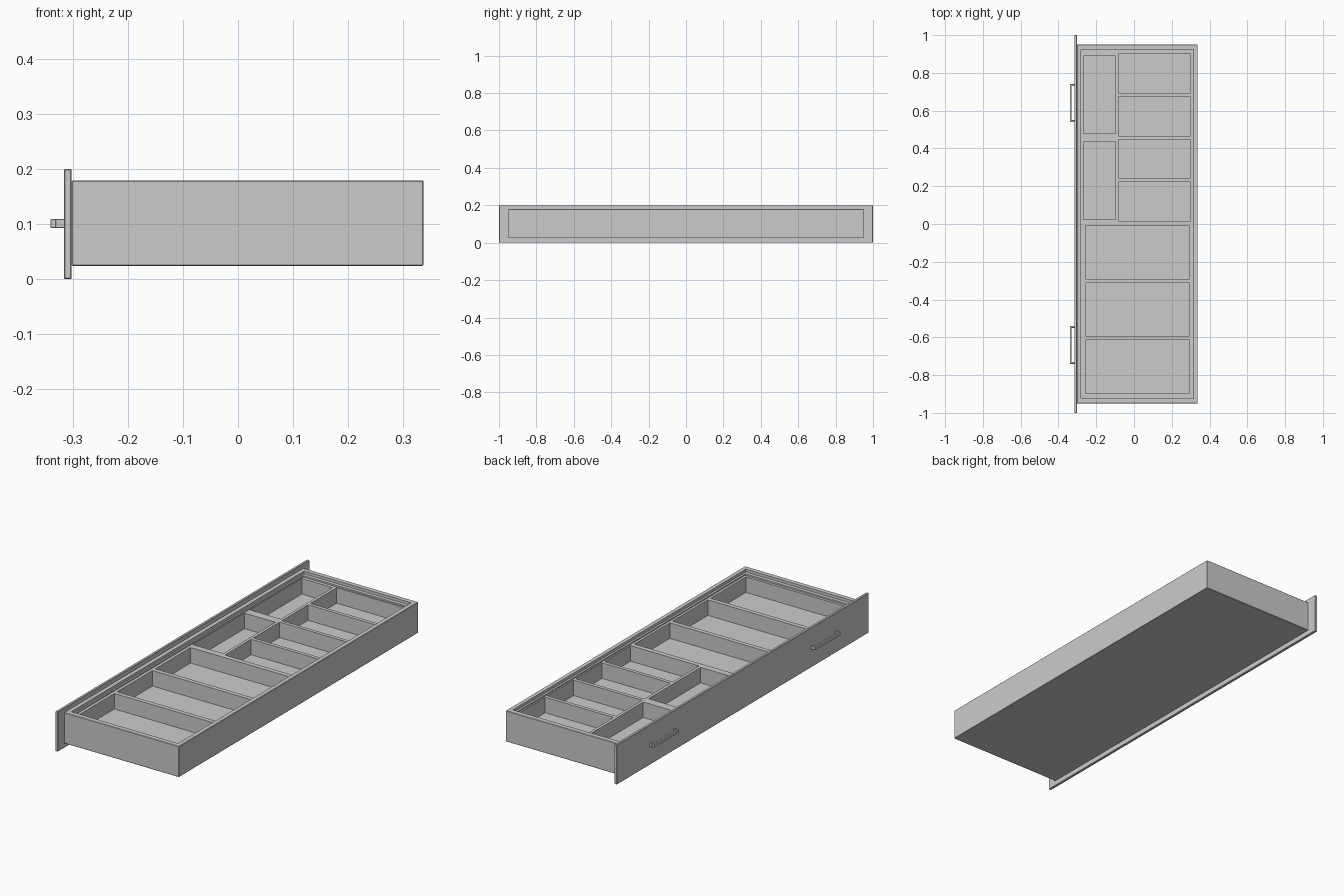
import bpy
import bmesh
from mathutils import Vector

cube = bpy.data.objects.get("Cube")
if cube:
    bpy.data.objects.remove(cube, do_unlink=True)

grey = bpy.data.materials.new("plain grey")
grey.use_nodes = True
grey.diffuse_color = (0.6, 0.6, 0.6, 1)
grey.node_tree.nodes["Principled BSDF"].inputs["Base Color"].default_value = (0.6, 0.6, 0.6, 1)


def add_box(bm, x, y, z):
    """Add a box spanning the given (low, high) ranges."""
    verts = bmesh.ops.create_cube(bm, size=1)["verts"]
    spans = (x, y, z)
    for v in verts:
        v.co = Vector([s[0] if c < 0 else s[1] for s, c in zip(spans, v.co)])


def make(name, boxes, bevel=0):
    bm = bmesh.new()
    for b in boxes:
        add_box(bm, *b)
    if bevel:
        bmesh.ops.bevel(bm, geom=bm.edges[:], offset=bevel, segments=1, affect='EDGES')
    mesh = bpy.data.meshes.new(name)
    bm.to_mesh(mesh)
    bm.free()
    mesh.materials.append(grey)
    obj = bpy.data.objects.new(name, mesh)
    bpy.context.collection.objects.link(obj)
    return obj


def carve(obj, boxes):
    """Cut the boxes out of obj and drop the cutter."""
    cutter = make("cutter", boxes)
    cutter.hide_render = True
    mod = obj.modifiers.new("carve", 'BOOLEAN')
    mod.operation = 'DIFFERENCE'
    mod.solver = 'EXACT'
    mod.object = cutter
    bpy.context.view_layer.objects.active = obj
    bpy.ops.object.modifier_apply(modifier=mod.name)
    bpy.data.objects.remove(cutter, do_unlink=True)


# Front panel of the drawer
make("front_panel", [((-0.316, -0.302), (-1, 1), (0, 0.2))], bevel=0.002)

# Open drawer box
box = make("drawer_box", [((-0.302, 0.337), (-0.95, 0.95), (0.024, 0.179))], bevel=0.002)
carve(box, [((-0.28, 0.315), (-0.925, 0.925), (0.04, 0.3))])

# Divider tray: small trays on one half, wide trays on the other
TRAY_TOP, FLOOR = 0.158, 0.08
columns = [
    ((-0.268, -0.097), 0.89, 0.412, 0.455, 2),
    ((-0.082, 0.298), 0.9, 0.208, 0.226, 4),
    ((-0.257, 0.293), -0.01, 0.28, 0.302, 3),
]
pockets = []
for x, start, length, pitch, count in columns:
    for i in range(count):
        top = start - i * pitch
        pockets.append((x, (top - length, top), (FLOOR, 0.3)))
tray = make("divider_tray", [((-0.28, 0.315), (-0.925, 0.925), (0.04, TRAY_TOP))])
carve(tray, pockets)

# Raised lip around the tray
lip = make("tray_lip", [((-0.28, 0.315), (-0.925, 0.925), (TRAY_TOP - 0.002, 0.165))])
carve(lip, [((-0.272, 0.305), (-0.907, 0.907), (0.1, 0.3))])

# Two pull handles, each a bar on two posts
for side, y in (("left", 0.64), ("right", -0.64)):
    z = (0.093, 0.109)
    bar = ((-0.34, -0.33), (y - 0.1, y + 0.1), z)
    posts = [((-0.331, -0.315), (y + s * 0.095 - 0.005, y + s * 0.095 + 0.005), z) for s in (-1, 1)]
    make(f"handle_{side}", [bar] + posts, bevel=0.001)
